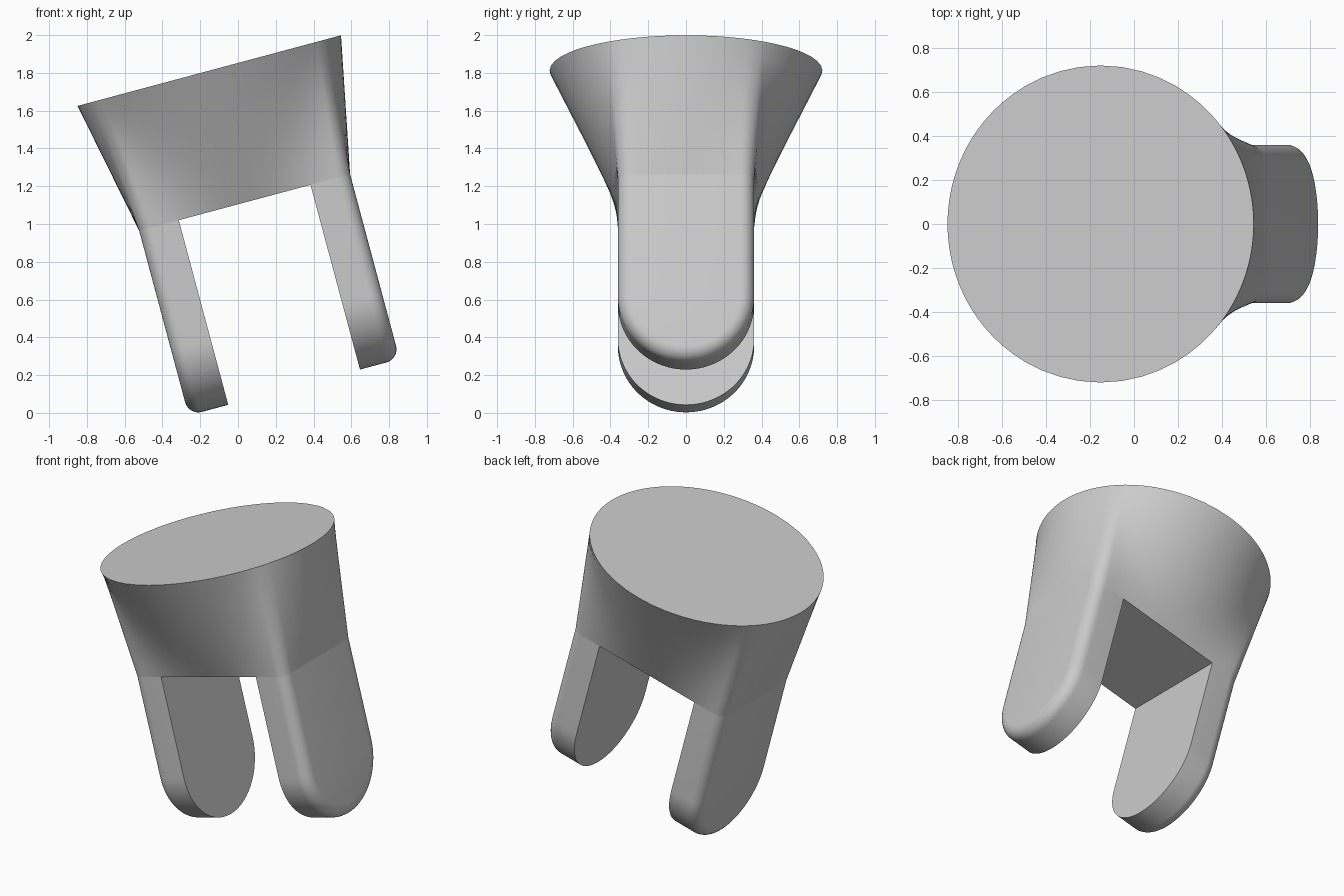
import bpy, bmesh, math
from mathutils import Matrix

if "Cube" in bpy.data.objects:
    bpy.data.objects.remove(bpy.data.objects["Cube"])

R = 0.722             # radius of the round top
HU, HV = 0.578, 0.361 # half sizes of the rectangular base of the body
SLOT = 0.361          # half width of the gap between the legs
NECK, TIP = 0.723, 1.735  # distances below the top disc
FIL = 0.072           # edge rounding
TILT = Matrix.Translation((-0.152, 0, 1.812)) @ Matrix.Rotation(math.radians(-15), 4, 'Y')

grey = bpy.data.materials.new("plain grey")
grey.diffuse_color = (0.6, 0.6, 0.6, 1)
grey.use_nodes = True
grey.node_tree.nodes["Principled BSDF"].inputs["Base Color"].default_value = grey.diffuse_color


def finish(bm, name, angle):
    bmesh.ops.remove_doubles(bm, verts=bm.verts, dist=1e-5)
    bmesh.ops.recalc_face_normals(bm, faces=bm.faces)
    bm.transform(TILT)
    me = bpy.data.meshes.new(name)
    bm.to_mesh(me)
    bm.free()
    me.materials.append(grey)
    ob = bpy.data.objects.new(name, me)
    bpy.context.collection.objects.link(ob)
    bpy.ops.object.select_all(action='DESELECT')
    ob.select_set(True)
    bpy.context.view_layer.objects.active = ob
    bpy.ops.object.shade_smooth_by_angle(angle=math.radians(angle))


def bridge(bm, a, b, closed):
    n = len(a)
    for i in range(n if closed else n - 1):
        j = (i + 1) % n
        bm.faces.new((a[i], a[j], b[j], b[i]))


def rounded_rectangle():
    pts = []
    corners = [(1, 1, 0), (-1, 1, 90), (-1, -1, 180), (1, -1, 270)]
    for k, (su, sv, start) in enumerate(corners):
        for i in range(9):
            a = math.radians(start + 90 * i / 8)
            pts.append((su * (HU - FIL) + FIL * math.cos(a), sv * (HV - FIL) + FIL * math.sin(a)))
        # straight side up to the next corner
        p = pts[-1]
        nu, nv, ns = corners[(k + 1) % 4]
        a = math.radians(ns)
        q = (nu * (HU - FIL) + FIL * math.cos(a), nv * (HV - FIL) + FIL * math.sin(a))
        for i in range(1, 20):
            t = i / 20
            pts.append((p[0] + (q[0] - p[0]) * t, p[1] + (q[1] - p[1]) * t))
    return pts


# Body: ruled loft from the round top to the rounded rectangle
bm = bmesh.new()
base = rounded_rectangle()
rings = []
for s in range(9):
    t = s / 8
    ring = []
    for u, v in base:
        k = R / math.hypot(u, v)
        f = k + (1 - k) * t
        ring.append(bm.verts.new((u * f, v * f, -NECK * t)))
    rings.append(ring)
for a, b in zip(rings, rings[1:]):
    bridge(bm, a, b, True)
bm.faces.new(rings[0])
# underside between the legs
bm.faces.new([bm.verts.new((su * SLOT, sv * HV, -NECK))
              for su, sv in ((1, 1), (-1, 1), (-1, -1), (1, -1))])
finish(bm, "body", 30)


# Legs: flat tongues with a half-round tip and a rounded outer edge
def leg_outline(bm, u, inset):
    r, c = HV - inset, TIP - HV
    path = [(r, NECK)]
    path += [(r * math.cos(math.pi * i / 48), c + r * math.sin(math.pi * i / 48)) for i in range(49)]
    path.append((-r, NECK))
    return [bm.verts.new((u, v, -d)) for v, d in path]


for side, name in ((-1, "left_leg"), (1, "right_leg")):
    bm = bmesh.new()
    rings = [leg_outline(bm, side * SLOT, 0)]
    for i in range(9):
        a = math.pi / 2 * i / 8
        rings.append(leg_outline(bm, side * (HU - FIL + FIL * math.sin(a)), FIL * (1 - math.cos(a))))
    for a, b in zip(rings, rings[1:]):
        bridge(bm, a, b, False)
    bm.faces.new(rings[0])
    bm.faces.new(rings[-1])
    finish(bm, name, 30)
